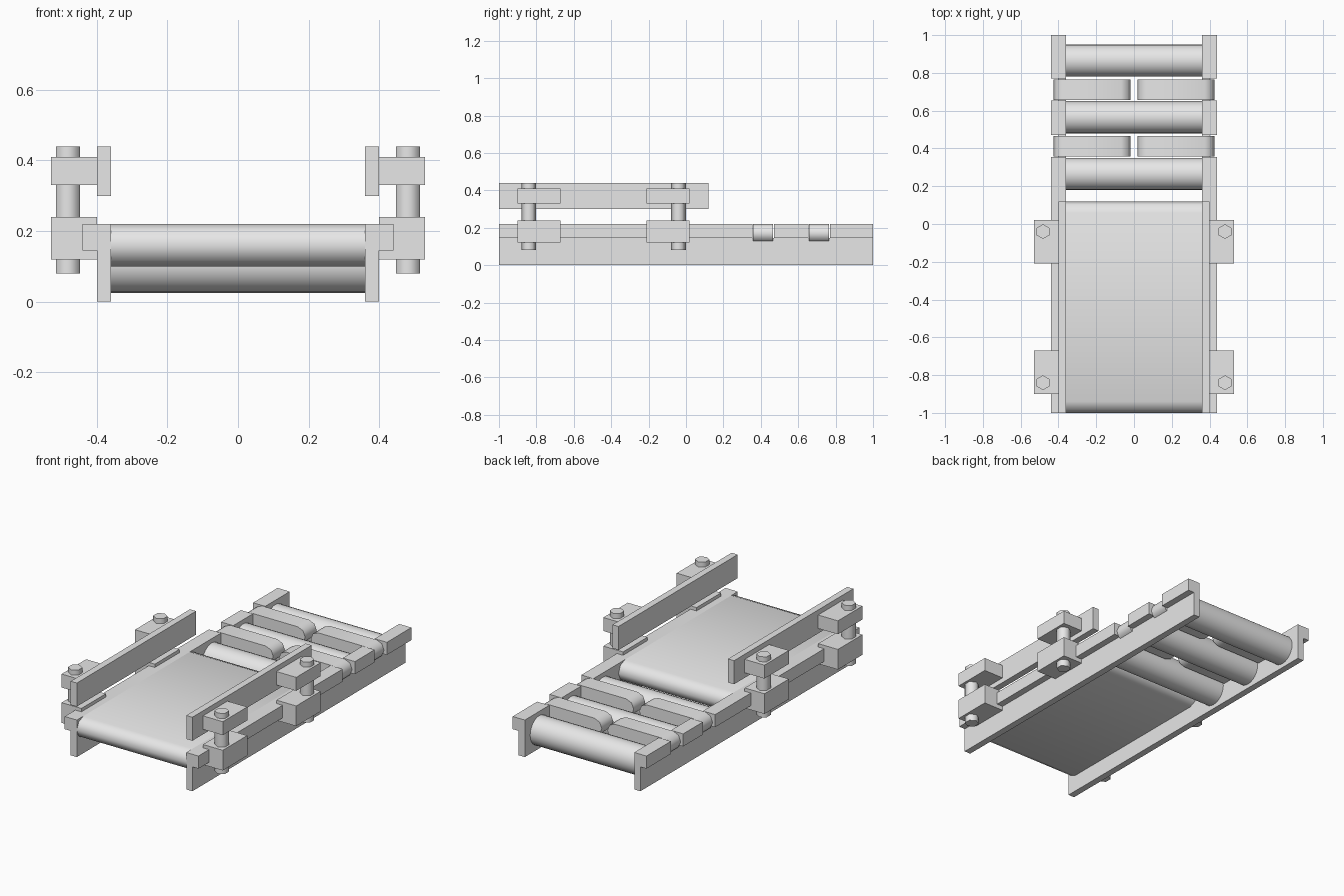
import bpy
import math
from math import radians, cos, sin

default = bpy.data.objects.get("Cube")
if default:
    bpy.data.objects.remove(default, do_unlink=True)

GREY = (0.8, 0.8, 0.8, 1.0)
metal = bpy.data.materials.new("plain_grey")
metal.use_nodes = True
metal.diffuse_color = GREY
metal.node_tree.nodes["Principled BSDF"].inputs["Base Color"].default_value = GREY


def make(name, verts, faces, smooth=False):
    mesh = bpy.data.meshes.new(name)
    mesh.from_pydata(verts, [], faces)
    mesh.materials.append(metal)
    obj = bpy.data.objects.new(name, mesh)
    bpy.context.collection.objects.link(obj)
    if smooth:
        bpy.ops.object.select_all(action="DESELECT")
        obj.select_set(True)
        bpy.context.view_layer.objects.active = obj
        bpy.ops.object.shade_smooth_by_angle(angle=radians(65))
    return obj


def prism(name, profile, low, high, place, smooth=False):
    """Extrude a 2D profile from low to high; place maps (u, v, w) to xyz."""
    n = len(profile)
    verts = [place(u, v, w) for w in (low, high) for u, v in profile]
    faces = [(i, (i + 1) % n, n + (i + 1) % n, n + i) for i in range(n)]
    faces += [tuple(reversed(range(n))), tuple(range(n, 2 * n))]
    return make(name, verts, faces, smooth)


def box(name, x, y, z):
    profile = [(x[0], y[0]), (x[1], y[0]), (x[1], y[1]), (x[0], y[1])]
    return prism(name, profile, z[0], z[1], along_z)


def along_x(u, v, w):
    return (w, u, v)


def along_y(u, v, w):
    return (u, -w, v)


def along_z(u, v, w):
    return (u, v, w)


def circle(cu, cv, r, sides, turn=0.0):
    steps = [turn + 2 * math.pi * i / sides for i in range(sides)]
    return [(cu + r * cos(a), cv + r * sin(a)) for a in steps]


def belt_loop(start, end, low, high, steps=4):
    """Outline of a belt: a long flat loop with rounded ends."""
    r, mid = (high - low) / 2, (high + low) / 2
    arc = [math.pi * i / steps - math.pi / 2 for i in range(steps + 1)]
    right = [(end - r + r * cos(a), mid + r * sin(a)) for a in arc]
    left = [(start + r - r * cos(a), mid - r * sin(a)) for a in arc]
    return right + left


# Main belt and the three rollers behind it
prism("main_belt", belt_loop(-1, 0.12, 0.10, 0.22), -0.36, 0.36, along_x, True)
for i, y in enumerate((0.265, 0.565, 0.865)):
    prism(f"roller_{i + 1}", circle(y, 0.11, 0.085, 24), -0.36, 0.36, along_x, True)

# Both sides of the frame
CROSS_BELTS = ((0.357, 0.465), (0.657, 0.765))
FLANGES = ((-1, 0.355), (0.47, 0.655), (0.77, 1))
for side, s in (("left", 1), ("right", -1)):
    def span(a, b):
        return tuple(sorted((s * a, s * b)))

    # Rail web with a notched flange on top
    box(f"{side}_rail", span(0.36, 0.40), (-1, 1), (0, 0.145))
    for i, y in enumerate(FLANGES):
        box(f"{side}_rail_flange_{i + 1}", span(0.36, 0.44), y, (0.145, 0.22))

    # Short cross belts lying in the notches
    for i, (front, back) in enumerate(CROSS_BELTS):
        prism(f"{side}_cross_belt_{i + 1}", belt_loop(*span(0.018, 0.425), 0.12, 0.22),
              -back, -front, along_y, True)

    # Guide plate held by two clamped rods
    box(f"{side}_guide_plate", span(0.36, 0.40), (-1, 0.12), (0.30, 0.44))
    for place, y, rod_y in (("front", (-0.90, -0.67), -0.84), ("rear", (-0.21, 0.02), -0.04)):
        box(f"{side}_{place}_lower_clamp", span(0.40, 0.53), y, (0.12, 0.24))
        box(f"{side}_{place}_upper_clamp", span(0.40, 0.53), y, (0.33, 0.41))
        prism(f"{side}_{place}_rod", circle(s * 0.482, rod_y, 0.039, 6, math.pi / 2),
              0.08, 0.44, along_z, True)
